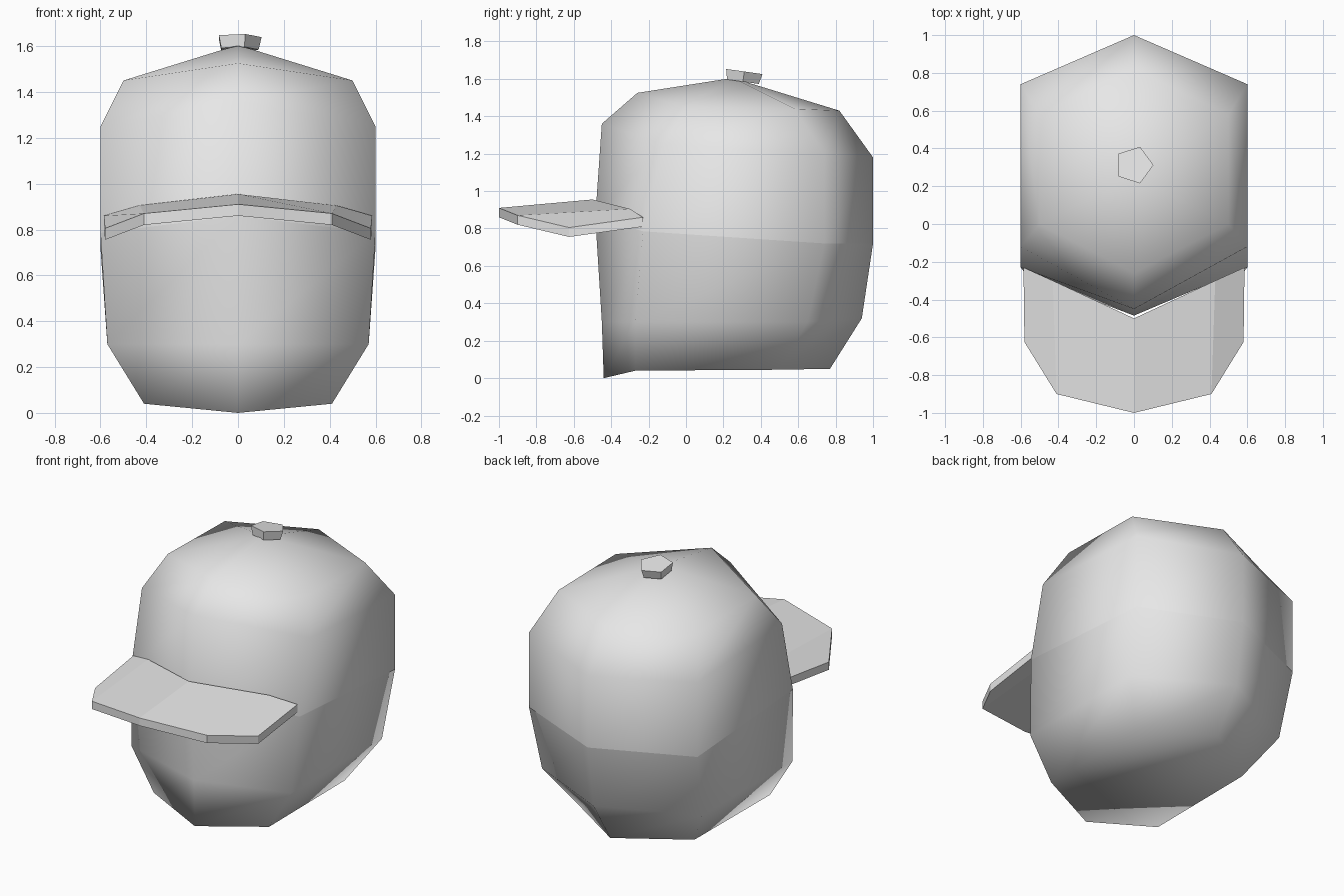
import bpy
import bmesh
import math
from mathutils import Matrix, Vector

cube = bpy.data.objects.get("Cube")
if cube:
    bpy.data.objects.remove(cube, do_unlink=True)

grey = bpy.data.materials.new("light_grey")
grey.use_nodes = True
GREY = (0.8, 0.8, 0.8, 1)
grey.diffuse_color = GREY
grey.node_tree.nodes["Principled BSDF"].inputs["Base Color"].default_value = GREY


def finish(bm, name, smooth):
    """Turn a bmesh into a named object with outward normals."""
    bmesh.ops.recalc_face_normals(bm, faces=bm.faces)
    for f in bm.faces:
        f.smooth = smooth
    mesh = bpy.data.meshes.new(name)
    bm.to_mesh(mesh)
    bm.free()
    mesh.materials.append(grey)
    obj = bpy.data.objects.new(name, mesh)
    bpy.context.collection.objects.link(obj)
    return obj


def hex_ring(bm, width, front, front_side, back_side, back):
    """Six-sided section; each of the four stations is a (y, z) pair."""
    pts = [(0, *front), (width, *front_side), (width, *back_side),
           (0, *back), (-width, *back_side), (-width, *front_side)]
    return [bm.verts.new(p) for p in pts]


def bridge(bm, a, b):
    n = len(a)
    for i in range(n):
        j = (i + 1) % n
        bm.faces.new((a[i], a[j], b[j], b[i]))


def loft(bm, sections):
    rings = [hex_ring(bm, *s) for s in sections]
    for a, b in zip(rings, rings[1:]):
        bridge(bm, a, b)
    return rings


# Section where the head meets the cap
rim = (0.6, (-0.485, 0.86), (-0.23, 0.785), (0.74, 0.72), (1.0, 0.72))

# Head: closed under the chin, open where the cap covers it
bm = bmesh.new()
rings = loft(bm, [
    (0.41, (-0.44, 0.0), (-0.27, 0.04), (0.5, 0.045), (0.77, 0.05)),
    (0.57, (-0.45, 0.3), (-0.27, 0.3), (0.65, 0.3), (0.94, 0.32)),
    rim,
])
bm.faces.new(rings[0])
finish(bm, "head", True)

# Cap crown: domed shell rising to a single peak
bm = bmesh.new()
rings = loft(bm, [
    rim,
    (0.6, (-0.45, 1.36), (-0.12, 1.25), (0.74, 1.2), (1.0, 1.18)),
    (0.5, (-0.26, 1.525), (0.0, 1.45), (0.58, 1.44), (0.82, 1.43)),
])
peak = bm.verts.new((0, 0.25, 1.605))
top = rings[-1]
for i in range(len(top)):
    bm.faces.new((top[i], top[(i + 1) % len(top)], peak))
finish(bm, "cap_crown", True)

# Brim: inner and outer edges mirrored across the middle, then thickened
def mirrored(half):
    return [(-x, y, z) for x, y, z in reversed(half[1:])] + half

inner = mirrored([(0, -0.5, 0.955), (0.43, -0.3, 0.905), (0.585, -0.23, 0.86)])
outer = mirrored([(0, -1.0, 0.91), (0.41, -0.9, 0.87), (0.58, -0.625, 0.805)])
bm = bmesh.new()
layers = []
for drop in (0, 0.05):
    layers.append([[bm.verts.new(Vector(p) - Vector((0, 0, drop))) for p in edge]
                   for edge in (inner, outer)])
for a, b in layers:
    for i in range(len(a) - 1):
        bm.faces.new((a[i], a[i + 1], b[i + 1], b[i]))
loops = [a + b[::-1] for a, b in layers]
bridge(bm, *loops)
finish(bm, "cap_brim", False)

# Button: tilted five-sided stud on the peak
bm = bmesh.new()
bmesh.ops.create_cone(
    bm, cap_ends=True, segments=5, radius1=0.09, radius2=0.103, depth=0.055,
    matrix=Matrix.Translation((0, 0.308, 1.612))
    @ Matrix.Rotation(math.radians(-8), 4, "X"))
# Turn one corner towards the side
turn = Matrix.Rotation(math.radians(-90), 3, "Z")
centre = Vector((0, 0.308, 1.612))
tilt = Matrix.Rotation(math.radians(-8), 3, "X")
bmesh.ops.rotate(bm, verts=bm.verts, cent=centre,
                 matrix=tilt @ turn @ tilt.inverted())
finish(bm, "cap_button", False)
